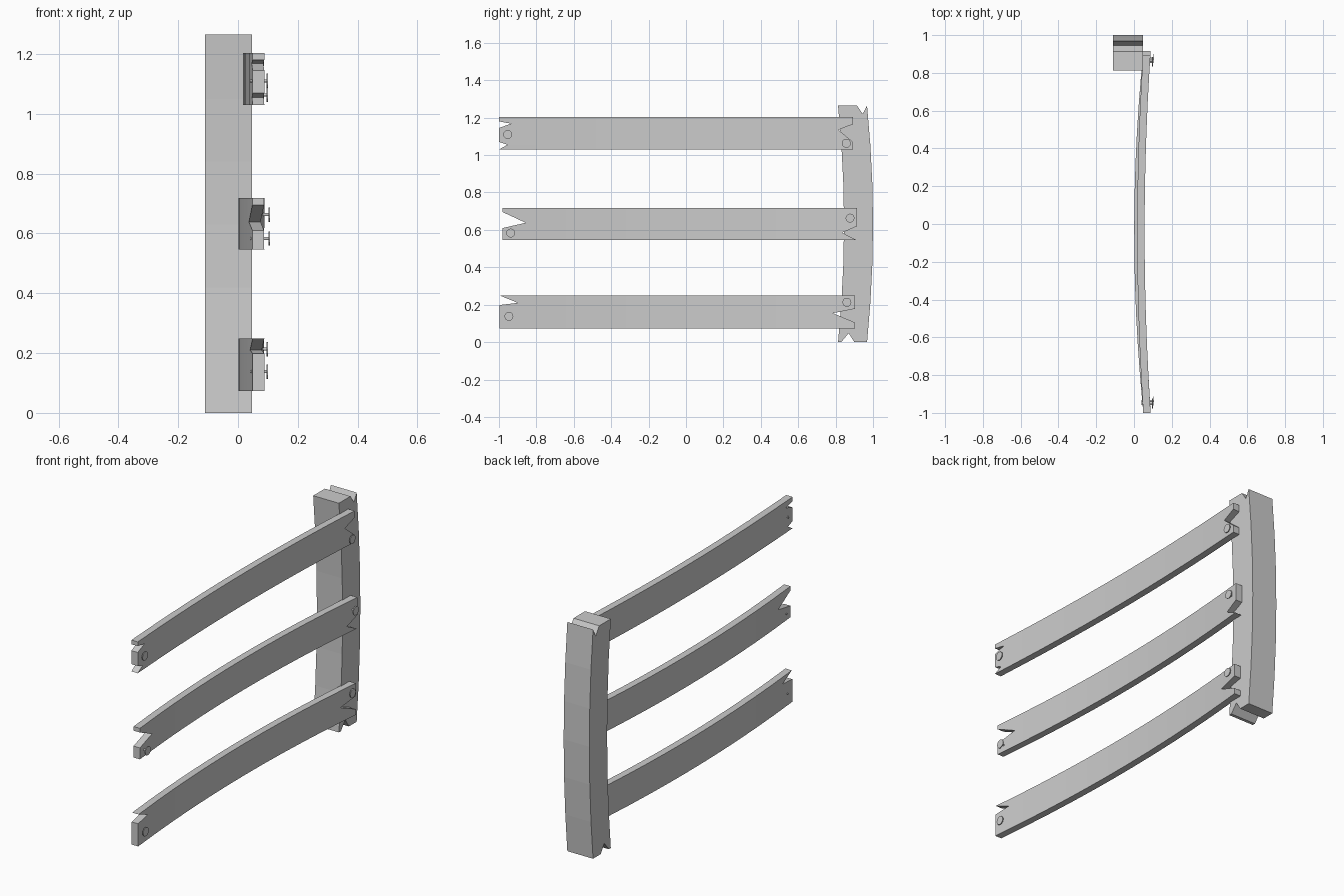
import bpy, bmesh, math
from mathutils import Vector, Matrix

if "Cube" in bpy.data.objects:
    bpy.data.objects.remove(bpy.data.objects["Cube"])


def finish(bm, name):
    bmesh.ops.recalc_face_normals(bm, faces=bm.faces[:])
    mesh = bpy.data.meshes.new(name)
    bm.to_mesh(mesh)
    bm.free()
    obj = bpy.data.objects.new(name, mesh)
    bpy.context.collection.objects.link(obj)
    return obj


def bent_board(name, outline, x0, x1, cut_axis, cuts, bend):
    """Extrude a (y, z) outline from x0 to x1, slice it, then bend every vertex."""
    bm = bmesh.new()
    face = bm.faces.new([bm.verts.new((x0, y, z)) for y, z in outline])
    ext = bmesh.ops.extrude_face_region(bm, geom=[face], use_keep_orig=True)
    verts = [g for g in ext["geom"] if isinstance(g, bmesh.types.BMVert)]
    bmesh.ops.translate(bm, vec=(x1 - x0, 0, 0), verts=verts)
    bmesh.ops.triangulate(bm, faces=bm.faces[:])
    normal = Vector((0, 0, 0))
    normal[cut_axis] = 1
    for c in cuts:
        bmesh.ops.bisect_plane(bm, geom=bm.verts[:] + bm.edges[:] + bm.faces[:],
                               dist=1e-5, plane_co=normal * c, plane_no=normal)
    for v in bm.verts:
        v.co += bend(v.co)
    return finish(bm, name)


def nail(name, y, z, head_x):
    bm = bmesh.new()
    # thin shaft and flat round head, both pointing along x
    for r, xa, xb in ((0.005, 0.04, head_x), (0.024, head_x - 0.003, head_x + 0.002)):
        m = Matrix.Translation(((xa + xb) / 2, y, z)) @ Matrix.Rotation(math.pi / 2, 4, 'Y')
        bmesh.ops.create_cone(bm, cap_ends=True, segments=12, radius1=r, radius2=r,
                              depth=xb - xa, matrix=m)
    finish(bm, name)


# Post, bowed towards +y, with a split at top and bottom
post = [(0.813, 0), (0.83, 0), (0.865, 0.048), (0.90, 0), (0.968, 0),
        (0.968, 1.265), (0.94, 1.22), (0.914, 1.265), (0.813, 1.265)]
bent_board("post", post, -0.11, 0.047, 2, [0.21 * i for i in range(1, 6)],
           lambda co: Vector((0, 0.032 * (1 - ((co.z - 0.632) / 0.632) ** 2), 0)))

# Rails: outline with split ends, bow depth, nail positions, nail head x
rails = {
    "top": ([(-1, 1.203), (-1, 1.18), (-0.935, 1.168), (-1, 1.145), (-1, 1.07),
             (-0.955, 1.055), (-1, 1.03), (0.893, 1.03), (0.893, 1.07),
             (0.815, 1.135), (0.893, 1.165), (0.893, 1.203)],
            0.032, [(-0.953, 1.11), (0.857, 1.063)], 0.099),
    "middle": ([(-0.98, 0.718), (-0.98, 0.695), (-0.857, 0.638), (-0.98, 0.61),
                (-0.98, 0.547), (0.91, 0.547), (0.835, 0.585), (0.915, 0.62),
                (0.915, 0.718)],
               0.048, [(-0.937, 0.583), (0.877, 0.663)], 0.105),
    "bottom": ([(-0.993, 0.248), (-0.9, 0.21), (-0.997, 0.198), (-0.997, 0.073),
                (0.903, 0.073), (0.903, 0.105), (0.785, 0.155), (0.903, 0.178),
                (0.903, 0.248)],
               0.048, [(-0.947, 0.138), (0.86, 0.213)], 0.099),
}
for key, (outline, depth, nails, head_x) in rails.items():
    bent_board(key + "_rail", outline, 0.049, 0.088, 1,
               [-0.8 + 0.16 * i for i in range(11)],
               lambda co: Vector((-depth * max(0, 1 - ((co.y + 0.04) / 0.95) ** 2), 0, 0)))
    for side, (y, z) in zip(("left", "right"), nails):
        nail(f"{key}_{side}_nail", y, z, head_x)
